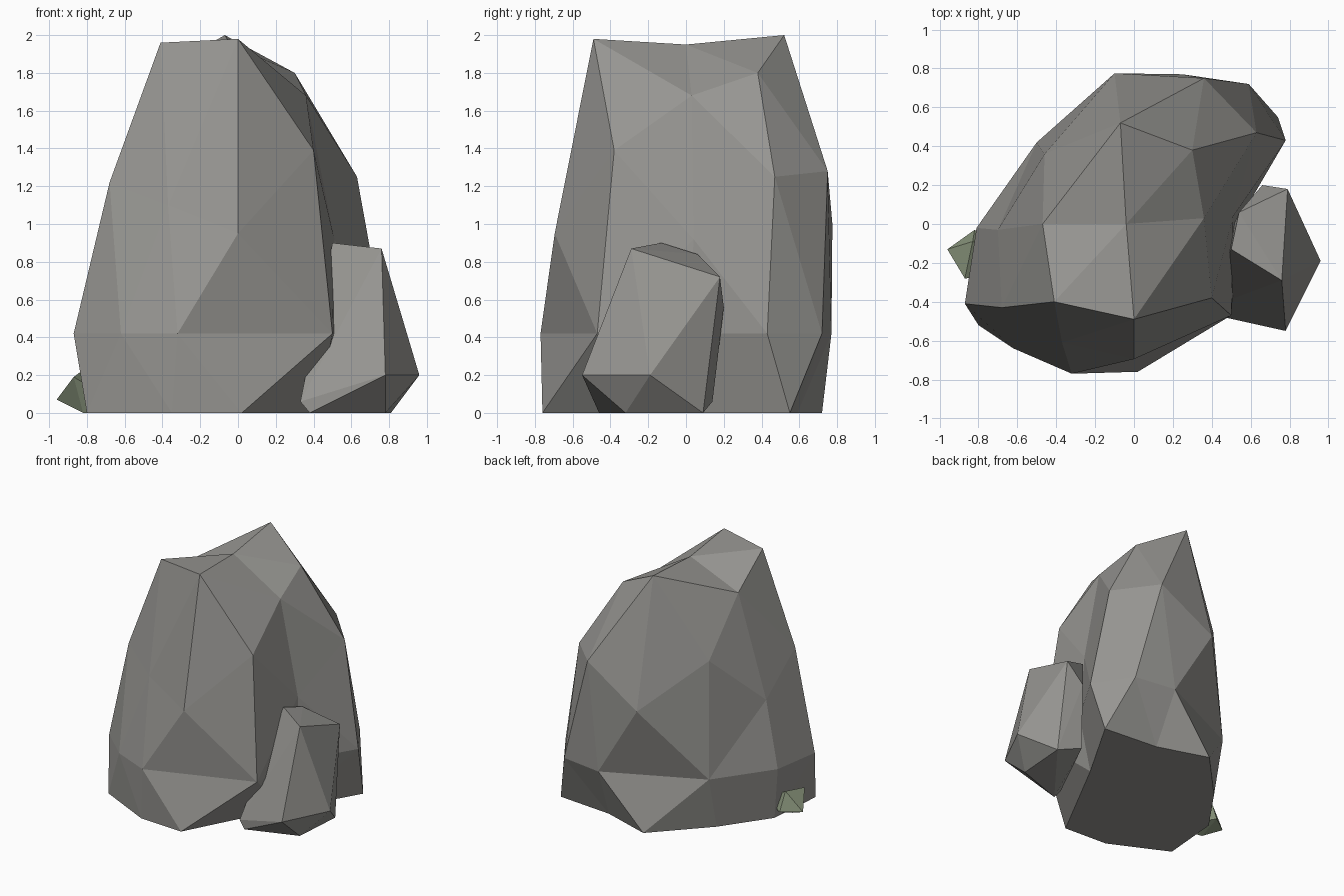
import bpy, bmesh

if "Cube" in bpy.data.objects:
    bpy.data.objects.remove(bpy.data.objects["Cube"])


def material(name, rgb):
    m = bpy.data.materials.new(name)
    m.diffuse_color = (*rgb, 1)
    m.use_nodes = True
    m.node_tree.nodes["Principled BSDF"].inputs["Base Color"].default_value = m.diffuse_color
    return m


STONE = material("stone grey", (0.31, 0.305, 0.288))
MOSS = material("moss green", (0.255, 0.305, 0.205))


def finish(bm, name, mat):
    bmesh.ops.recalc_face_normals(bm, faces=bm.faces)
    mesh = bpy.data.meshes.new(name)
    bm.to_mesh(mesh)
    bm.free()
    mesh.materials.append(mat)
    bpy.context.collection.objects.link(bpy.data.objects.new(name, mesh))


def hull(name, points, mat):
    """Faceted chunk wrapped around a few corner points."""
    bm = bmesh.new()
    for p in points:
        bm.verts.new(p)
    res = bmesh.ops.convex_hull(bm, input=bm.verts)
    loose = {v for v in res["geom_interior"] if isinstance(v, bmesh.types.BMVert)}
    bmesh.ops.delete(bm, geom=list(loose), context="VERTS")
    finish(bm, name, mat)


def loft(name, rings, peak, mat):
    """Skin uneven rings, fan the top to a peak and close the base."""
    bm = bmesh.new()
    rows = [[bm.verts.new(p) for p in ring] for ring in rings]
    n = len(rows[0])
    top = bm.verts.new(peak)
    for i in range(n):
        j = (i + 1) % n
        for low, high in zip(rows, rows[1:]):
            bm.faces.new((low[i], low[j], high[j], high[i]))
        bm.faces.new((rows[-1][i], rows[-1][j], top))
    bm.faces.new(rows[0][::-1])
    bmesh.ops.remove_doubles(bm, verts=bm.verts, dist=0.001)
    bmesh.ops.triangulate(bm, faces=[f for f in bm.faces if len(f.verts) == 4])
    finish(bm, name, mat)


# Main boulder: columns run anticlockwise from the front right ridge
foot = [(.02, -.76), (.42, 0), (.74, .55), (.28, .59), (-.12, .72),
        (-.50, .32), (-.76, -.05), (-.80, -.52), (-.35, -.74), (.02, -.76)]
belly = [(.50, -.47), (.54, .02), (.78, .43), (.59, .72), (.25, .77),
         (-.50, .42), (-.81, -.02), (-.87, -.41), (-.62, -.64), (-.32, -.77)]
shoulder = [(.40, -.38, 1.39), (.51, .04, .92), (.63, .47, 1.25), (.36, .75, 1.28),
            (-.10, .775, 1.0), (-.46, .36, 1.35), (-.70, -.03, .95), (-.68, -.43, 1.22),
            (-.37, -.61, 1.10), (0, -.695, .95)]
front, left, back = (0, -.49, 1.98), (-.41, -.40, 1.96), (-.07, .52, 2.0)
side = (-.47, 0, 1.77)
crown = [front, (.36, .03, 1.68), (.30, .38, 1.80), back, back,
         side, side, left, left, front]
loft("main_boulder",
     [[(x, y, 0) for x, y in foot], [(x, y, .42) for x, y in belly], shoulder, crown],
     (-.04, 0, 1.95), STONE)

# Small boulder leaning on the right side
hull("small_boulder",
     [(.76, -.29, .87), (.50, -.13, .90), (.54, .06, .84), (.79, .18, .72),
      (.66, .20, .56), (.96, -.19, .20), (.78, -.55, .20),
      (.33, -.45, .06), (.38, -.46, 0), (.78, -.32, 0), (.81, .09, 0), (.62, .14, .06)],
     STONE)

# Moss chunk poking out at the left foot
hull("moss_chunk",
     [(-.96, -.13, .07), (-.83, -.09, .22), (-.87, -.28, .19), (-.82, -.03, .07),
      (-.82, -.20, 0), (-.55, -.25, 0), (-.65, -.15, .10)], MOSS)
